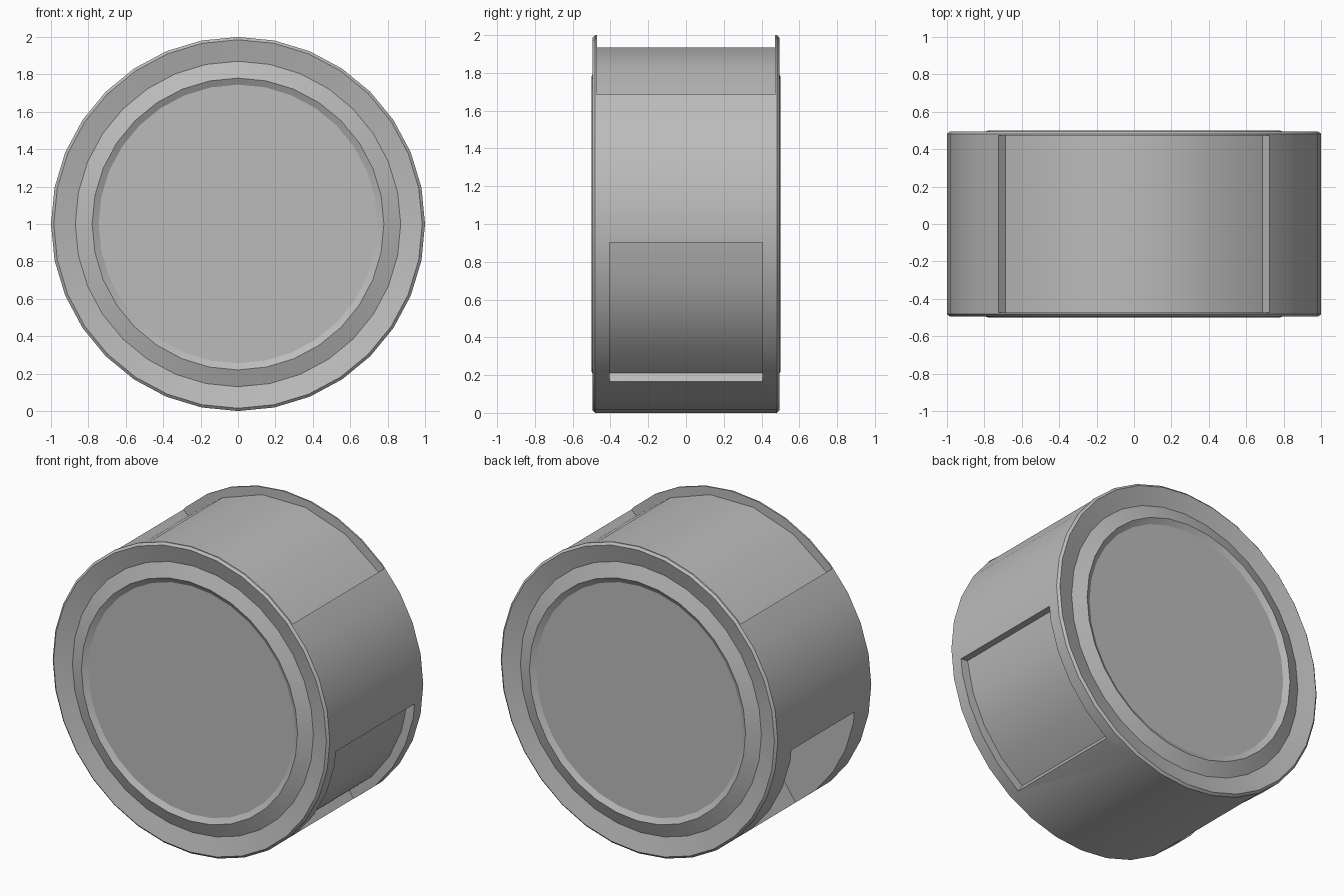
import bpy, bmesh
from math import sin, cos, radians, pi

if "Cube" in bpy.data.objects:
    bpy.data.objects.remove(bpy.data.objects["Cube"], do_unlink=True)

SEGMENTS = 32

grey = bpy.data.materials.new("plain_grey")
grey.use_nodes = True
grey.diffuse_color = (0.5, 0.5, 0.5, 1)
grey.node_tree.nodes["Principled BSDF"].inputs["Base Color"].default_value = (0.5, 0.5, 0.5, 1)


def make_object(name, bm):
    bmesh.ops.recalc_face_normals(bm, faces=bm.faces)
    mesh = bpy.data.meshes.new(name)
    bm.to_mesh(mesh)
    bm.free()
    mesh.materials.append(grey)
    obj = bpy.data.objects.new(name, mesh)
    bpy.context.collection.objects.link(obj)
    return obj


def lathe(name, half_profile):
    """Turn (radius, y) points, mirrored front to back, about the y axis."""
    profile = half_profile + [(r, -y) for r, y in reversed(half_profile)]
    bm = bmesh.new()
    rings = []
    for r, y in profile:
        angles = [2 * pi * i / SEGMENTS for i in range(SEGMENTS)]
        rings.append([bm.verts.new((r * sin(a), y, 1 + r * cos(a))) for a in angles])
    for a, b in zip(rings, rings[1:]):
        for i in range(SEGMENTS):
            j = (i + 1) % SEGMENTS
            bm.faces.new((a[i], a[j], b[j], b[i]))
    bm.faces.new(rings[0])
    bm.faces.new(rings[-1])
    return make_object(name, bm)


def sector(name, start, end, inner, half_width, steps):
    """Ring sector, angles in degrees from +x towards +z."""
    bm = bmesh.new()
    angles = [radians(start + (end - start) * i / steps) for i in range(steps + 1)]
    outline = [(inner, a) for a in angles] + [(1.2, a) for a in reversed(angles)]
    verts = [bm.verts.new((r * cos(a), -half_width, 1 + r * sin(a))) for r, a in outline]
    face = bm.faces.new(verts)
    moved = bmesh.ops.extrude_face_region(bm, geom=[face])["geom"]
    bmesh.ops.translate(bm, vec=(0, 2 * half_width, 0),
                        verts=[v for v in moved if isinstance(v, bmesh.types.BMVert)])
    return make_object(name, bm)


# Drum: dished centre, raised ring, groove and bevelled outer rim at each end
drum = lathe("drum_body", [(0.745, -0.48), (0.78, -0.5), (0.87, -0.465),
                           (0.985, -0.495), (1.0, -0.482)])

# Wide shallow recess on top, shallow panel on the left, deep pocket on the right
cutters = [
    sector("top_recess_cutter", 43.5, 136.5, 0.948, 0.472, 5),
    sector("left_panel_cutter", -56.6, -5.7, 0.945, 0.405, 4),
    sector("right_pocket_cutter", 187, 235.7, 0.55, 0.325, 4),
]
bpy.ops.object.select_all(action="DESELECT")
drum.select_set(True)
bpy.context.view_layer.objects.active = drum
for cutter in cutters:
    cutter.hide_render = True
    mod = drum.modifiers.new(cutter.name, "BOOLEAN")
    mod.operation = "DIFFERENCE"
    mod.solver = "EXACT"
    mod.object = cutter
    bpy.ops.object.modifier_apply(modifier=mod.name)
    bpy.data.objects.remove(cutter, do_unlink=True)

bpy.ops.object.shade_smooth_by_angle(angle=radians(20))
